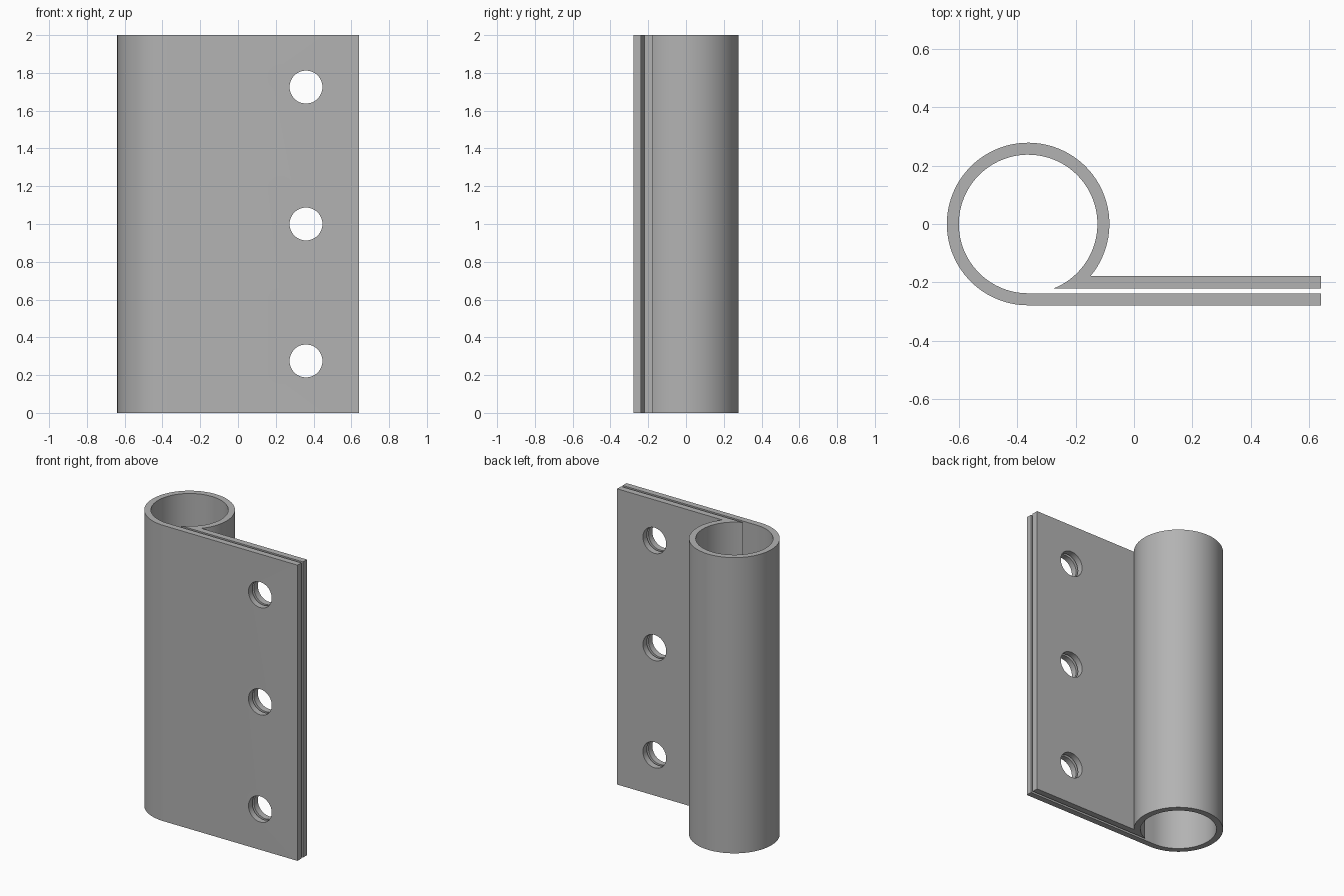
import bpy, bmesh
from math import asin, cos, sin, pi, radians
from mathutils import Matrix, Vector

cube = bpy.data.objects.get("Cube")
if cube:
    bpy.data.objects.remove(cube)

HEIGHT, END_X = 2.0, 0.64
CX, OUTER, INNER = -0.362, 0.278, 0.237
BACK_IN, BACK_OUT = -0.22, -0.178
SEGMENTS = 72

steel = bpy.data.materials.new("grey steel")
steel.use_nodes = True
grey = (0.45, 0.45, 0.45, 1)
steel.diffuse_color = grey
steel.node_tree.nodes["Principled BSDF"].inputs["Base Color"].default_value = grey


def arc(radius, start, end):
    """Points along an arc around the knuckle axis."""
    steps = [start + (end - start) * i / SEGMENTS for i in range(SEGMENTS + 1)]
    return [(CX + radius * cos(a), radius * sin(a)) for a in steps]


def make_object(name, bm):
    bmesh.ops.recalc_face_normals(bm, faces=bm.faces)
    mesh = bpy.data.meshes.new(name)
    bm.to_mesh(mesh)
    bm.free()
    mesh.materials.append(steel)
    obj = bpy.data.objects.new(name, mesh)
    bpy.context.collection.objects.link(obj)
    return obj


# Rolled strip: knuckle tube running into two parallel leaves
bottom = 1.5 * pi
profile = arc(OUTER, asin(BACK_OUT / OUTER), bottom)
profile += [(END_X, -OUTER), (END_X, -INNER)]
profile += arc(INNER, bottom, asin(BACK_IN / INNER))
profile += [(END_X, BACK_IN), (END_X, BACK_OUT)]
bm = bmesh.new()
base = bm.faces.new([bm.verts.new((x, y, 0)) for x, y in profile])
top = bmesh.ops.extrude_face_region(bm, geom=[base], use_keep_orig=True)["geom"]
bmesh.ops.translate(bm, vec=(0, 0, HEIGHT),
                    verts=[v for v in top if isinstance(v, bmesh.types.BMVert)])
hinge = make_object("rolled_hinge_leaf", bm)

# Screw holes through both leaves
bm = bmesh.new()
for z in (0.275, 1.0, 1.725):
    place = Matrix.Translation(Vector((0.36, -0.23, z))) @ Matrix.Rotation(pi / 2, 4, "X")
    bmesh.ops.create_cone(bm, cap_ends=True, segments=48, radius1=0.087,
                          radius2=0.087, depth=0.3, matrix=place)
cutter = make_object("hole_cutter", bm)
cutter.hide_render = True

cut = hinge.modifiers.new("screw holes", "BOOLEAN")
cut.operation = "DIFFERENCE"
cut.solver = "EXACT"
cut.object = cutter
bpy.ops.object.select_all(action="DESELECT")
hinge.select_set(True)
bpy.context.view_layer.objects.active = hinge
bpy.ops.object.modifier_apply(modifier=cut.name)
bpy.data.objects.remove(cutter)

# Smooth curves, sharp edges
bpy.ops.object.shade_smooth_by_angle(angle=radians(30))
